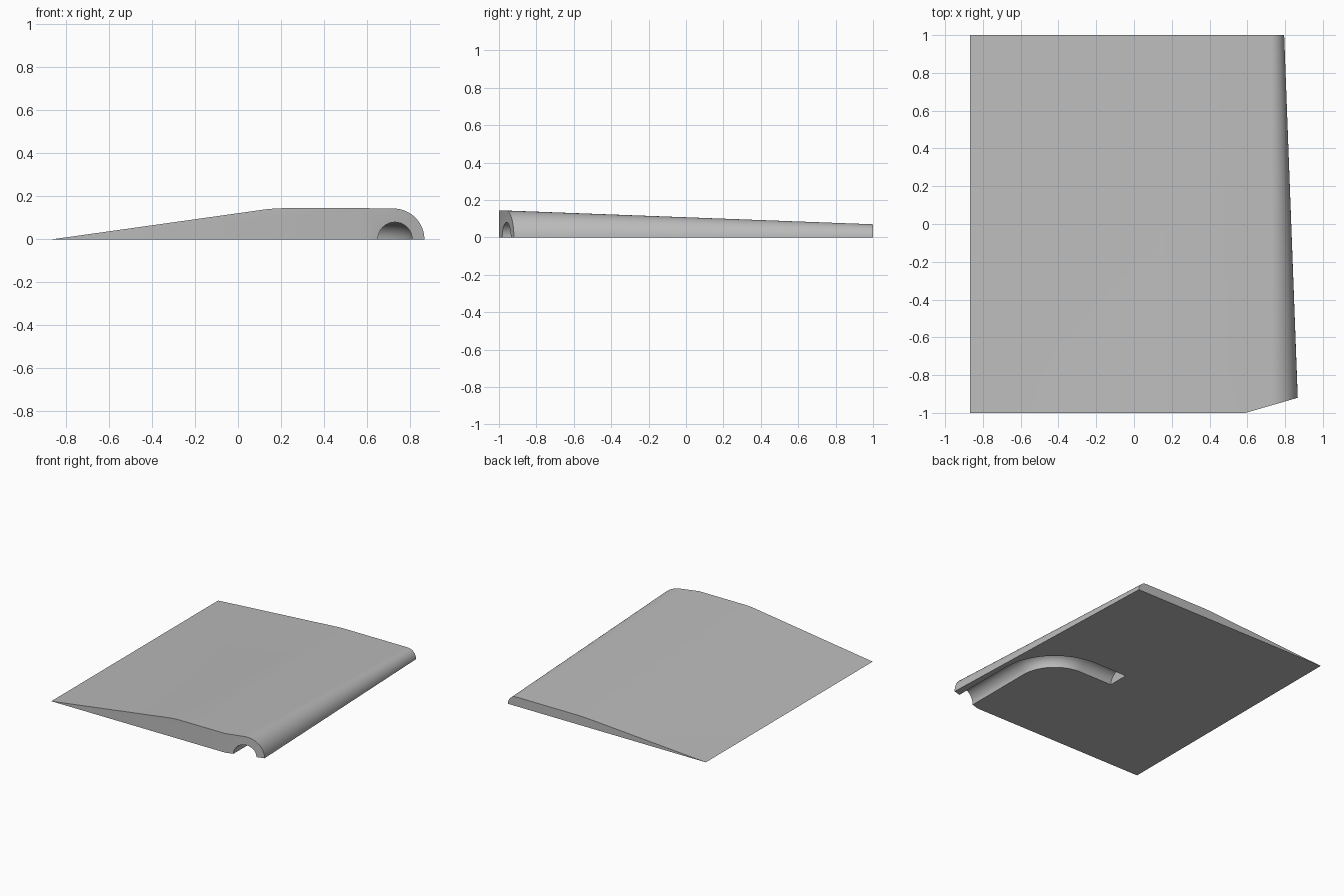
import bpy, bmesh
from math import sin, cos, pi
from mathutils import Vector

cube = bpy.data.objects.get("Cube")
if cube:
    bpy.data.objects.remove(cube)

grey = bpy.data.materials.new("light grey")
grey.use_nodes = True
grey.diffuse_color = (0.5, 0.5, 0.5, 1)
grey.node_tree.nodes["Principled BSDF"].inputs["Base Color"].default_value = grey.diffuse_color


def loft(name, sections):
    """Capped solid through a list of closed cross-sections."""
    bm = bmesh.new()
    rings = [[bm.verts.new(p) for p in s] for s in sections]
    for a, b in zip(rings, rings[1:]):
        for i in range(len(a)):
            j = (i + 1) % len(a)
            bm.faces.new((a[i], a[j], b[j], b[i]))
    bm.faces.new(rings[0])
    bm.faces.new(rings[-1])
    bmesh.ops.recalc_face_normals(bm, faces=bm.faces)
    mesh = bpy.data.meshes.new(name)
    mesh.materials.append(grey)
    ob = bpy.data.objects.new(name, mesh)
    bpy.context.collection.objects.link(ob)
    return ob, bm


# Wedge body: ramp, softened ridge, flat top and quarter-round edge
def profile(y):
    h = 0.145 - 0.0375 * (y + 1)
    pts = [(-0.867, 0), (0.13, 0.965 * h), (0.17, 0.99 * h), (0.21, h)]
    pts += [(0.725 + h * sin(t * pi / 32), h * cos(t * pi / 32)) for t in range(17)]
    return [(x, y, z) for x, z in pts]


body, bm = loft("wedge_body", [profile(-1 + i / 4) for i in range(9)])

# Slanted front corner
geom = bm.verts[:] + bm.edges[:] + bm.faces[:]
cut = bmesh.ops.bisect_plane(bm, geom=geom, plane_co=(0.59, -1, 0),
                             plane_no=(0.08, -0.277, 0), clear_outer=True)
edges = [e for e in cut["geom_cut"] if isinstance(e, bmesh.types.BMEdge)]
bmesh.ops.holes_fill(bm, edges=edges)
bmesh.ops.recalc_face_normals(bm, faces=bm.faces)
bm.to_mesh(body.data)
bm.free()

# Curved half-round channel under the body
bend, cx, cy, radius = 0.365, 0.365, -0.43, 0.08
path = [(Vector((cx + bend, -1.1, 0)), 0)]
for i in range(25):
    a = i * pi / 48
    path.append((Vector((cx + bend * cos(a), cy + bend * sin(a), 0)), a))
path.append((Vector((0.09, cy + bend, 0)), pi / 2))


def ring(center, a):
    side = Vector((cos(a), sin(a), 0))
    return [center + radius * (side * cos(t * pi / 20) + Vector((0, 0, sin(t * pi / 20))))
            for t in range(40)]


cutter, bm = loft("channel_cutter", [ring(p, a) for p, a in path])
bm.to_mesh(cutter.data)
bm.free()
cutter.hide_render = True

bpy.context.view_layer.objects.active = body
body.select_set(True)
mod = body.modifiers.new("channel", "BOOLEAN")
mod.operation = "DIFFERENCE"
mod.solver = "EXACT"
mod.object = cutter
bpy.ops.object.modifier_apply(modifier=mod.name)
bpy.data.objects.remove(cutter)

bpy.ops.object.shade_smooth_by_angle(angle=pi / 6)
